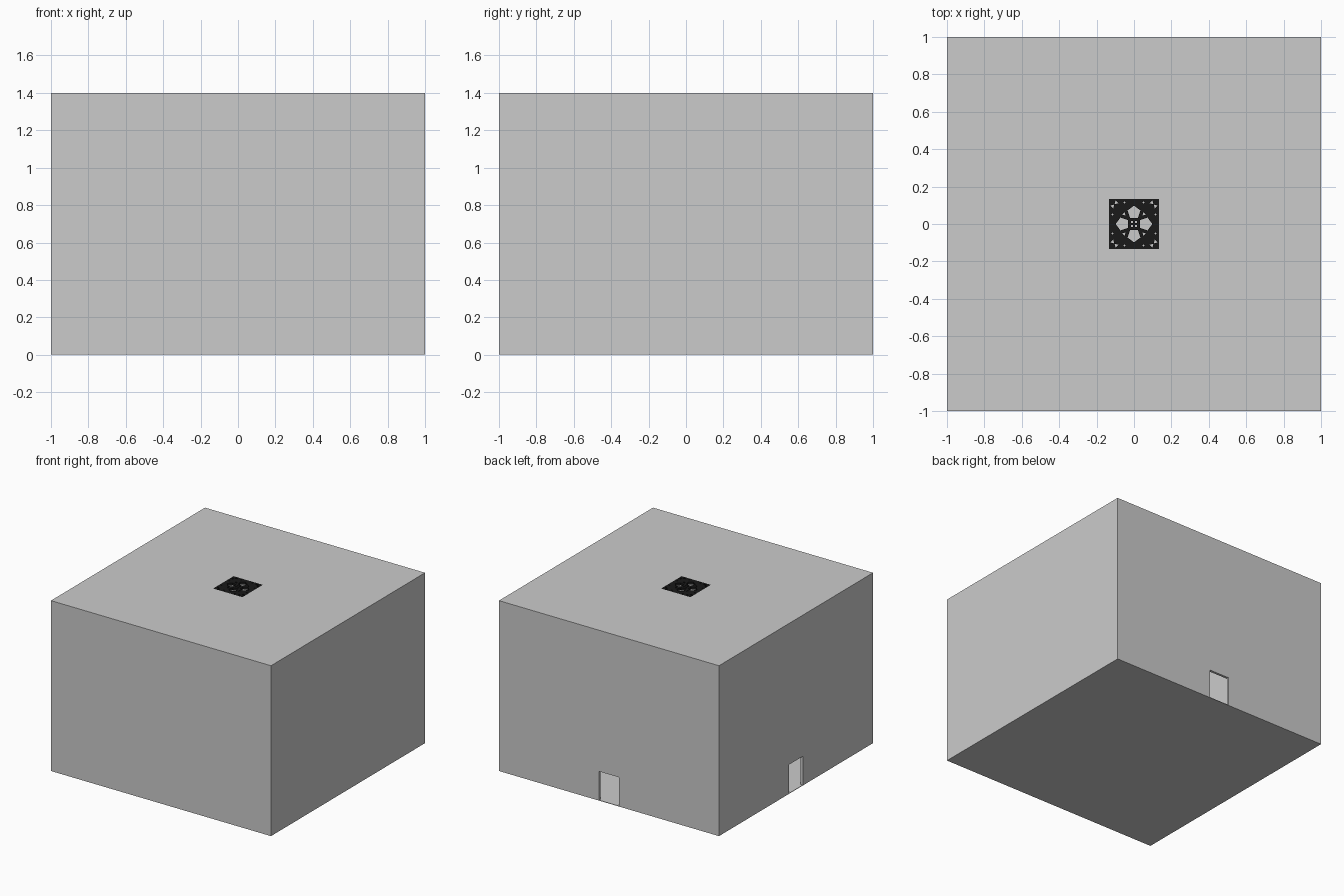
import bpy, bmesh, math
from mathutils import Vector

if "Cube" in bpy.data.objects:
    bpy.data.objects.remove(bpy.data.objects["Cube"])

H, ROOF_Z, WALL = 1.4, 1.2, 0.02      # total height, roof underside, wall thickness
DOOR_W, DOOR_H = 0.18, 0.24
LAT, LAT_T = 0.133, 0.02              # lattice half width and thickness


def material(name, v):
    m = bpy.data.materials.new(name)
    m.diffuse_color = (v, v, v, 1)
    m.use_nodes = True
    m.node_tree.nodes["Principled BSDF"].inputs["Base Color"].default_value = m.diffuse_color
    return m


def new_object(name, bm, mat=None):
    me = bpy.data.meshes.new(name)
    bmesh.ops.recalc_face_normals(bm, faces=bm.faces)
    bm.to_mesh(me)
    bm.free()
    ob = bpy.data.objects.new(name, me)
    bpy.context.scene.collection.objects.link(ob)
    if mat:
        me.materials.append(mat)
    return ob


def add_box(bm, lo, hi):
    lo, hi = Vector(lo), Vector(hi)
    vs = bmesh.ops.create_cube(bm, size=1)["verts"]
    for v in vs:
        v.co = Vector([(lo[i] + hi[i]) / 2 + v.co[i] * (hi[i] - lo[i]) for i in range(3)])


def add_prism(bm, cx, cy, r, sides, ang, z0, z1):
    ring = [(cx + r * math.cos(ang + 2 * math.pi * i / sides),
             cy + r * math.sin(ang + 2 * math.pi * i / sides)) for i in range(sides)]
    a = [bm.verts.new((x, y, z0)) for x, y in ring]
    b = [bm.verts.new((x, y, z1)) for x, y in ring]
    bm.faces.new(a)
    bm.faces.new(b)
    for i in range(sides):
        j = (i + 1) % sides
        bm.faces.new((a[i], a[j], b[j], b[i]))


def cut(ob, bm):
    c = new_object("cutter", bm)
    c.hide_render = True
    m = ob.modifiers.new("cut", "BOOLEAN")
    m.operation, m.solver, m.object = "DIFFERENCE", "EXACT", c
    bpy.context.view_layer.objects.active = ob
    bpy.ops.object.modifier_apply(modifier=m.name)
    bpy.data.objects.remove(c)


wall_grey = material("wall_grey", 0.62)
dark = material("lattice_dark", 0.01)

# room shell: floor and four walls, open at the top
bm = bmesh.new()
add_box(bm, (-1, -1, 0), (1, 1, ROOF_Z))
shell = new_object("room_shell", bm, wall_grey)
bm = bmesh.new()
add_box(bm, (-1 + WALL, -1 + WALL, 0.004), (1 - WALL, 1 - WALL, ROOF_Z + 0.1))
cut(shell, bm)

# doorways in the back and left walls
for lo, hi in [((-DOOR_W / 2, 0.9, 0.004), (DOOR_W / 2, 1.1, DOOR_H)),
               ((-1.1, -DOOR_W / 2, 0.004), (-0.9, DOOR_W / 2, DOOR_H))]:
    bm = bmesh.new()
    add_box(bm, lo, hi)
    cut(shell, bm)

# roof slab with a square skylight opening
bm = bmesh.new()
add_box(bm, (-1, -1, ROOF_Z), (1, 1, H))
roof = new_object("roof_slab", bm)
bm = bmesh.new()
add_box(bm, (-LAT, -LAT, ROOF_Z - 0.1), (LAT, LAT, H + 0.1))
cut(roof, bm)

# skylight lattice: pierced plate with fourfold pattern
bm = bmesh.new()
add_box(bm, (-LAT, -LAT, H - LAT_T), (LAT, LAT, H))
lattice = new_object("skylight_lattice", bm, dark)
bm = bmesh.new()
z0, z1 = H - 0.1, H + 0.1
for k in range(4):
    a = k * math.pi / 2
    d = a + math.pi / 4

    def hole(dist, at, r, sides, turn, off=0.0):
        x = dist * math.cos(at) - off * math.sin(at)
        y = dist * math.sin(at) + off * math.cos(at)
        add_prism(bm, x, y, r, sides, turn, z0, z1)

    hole(0.062, a, 0.036, 5, a)                    # large pentagons
    hole(0.016, d, 0.008, 4, d)                    # small centre diamonds
    hole(0.075, d, 0.011, 3, d + math.pi)          # triangles between pentagons
    for s in (-1, 1):
        hole(0.148, d, 0.013, 3, d + math.pi / 6 * s, s * 0.014)   # corner triangles
        hole(0.115, a, 0.007, 4, a, s * 0.05)      # edge diamonds
cut(lattice, bm)
